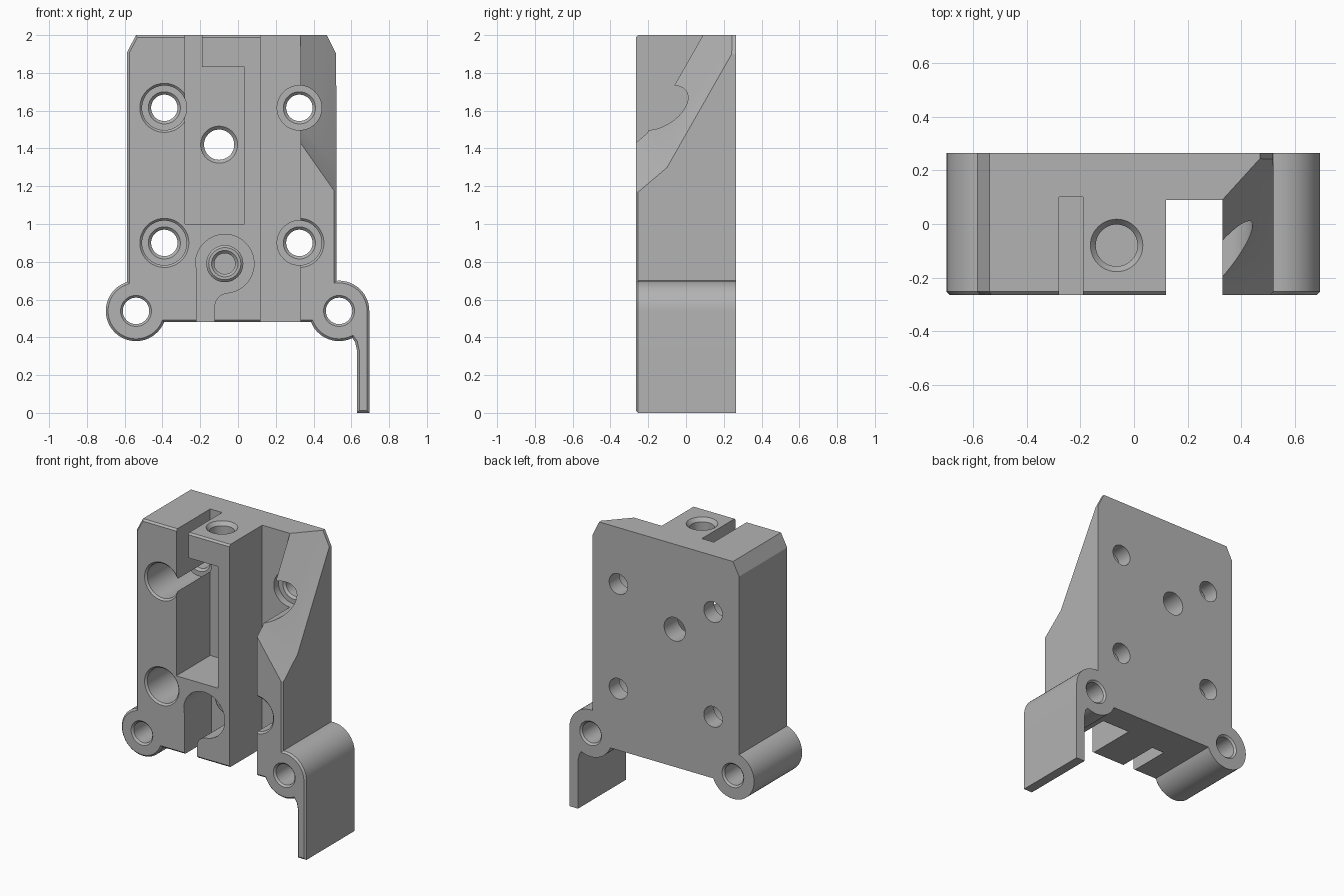
import bpy, bmesh, math
from mathutils import Vector

if "Cube" in bpy.data.objects:
    bpy.data.objects.remove(bpy.data.objects["Cube"])

FRONT, BACK = -0.265, 0.265
grey = bpy.data.materials.new("plain_grey")
grey.diffuse_color = (0.45, 0.45, 0.45, 1)
grey.use_nodes = True
grey.node_tree.nodes["Principled BSDF"].inputs["Base Color"].default_value = grey.diffuse_color


def finish(bm, name):
    bmesh.ops.recalc_face_normals(bm, faces=bm.faces)
    mesh = bpy.data.meshes.new(name)
    bm.to_mesh(mesh)
    bm.free()
    mesh.materials.append(grey)
    ob = bpy.data.objects.new(name, mesh)
    bpy.context.collection.objects.link(ob)
    return ob


def arc(cx, cz, r, a0, a1, n):
    angles = [math.radians(a0 + (a1 - a0) * i / n) for i in range(n + 1)]
    return [(cx + r * math.cos(a), cz + r * math.sin(a)) for a in angles]


def prism(name, outline, y0, y1, chamfer=0):
    """Extrude an x-z outline along y, optionally chamfering the front rim."""
    bm = bmesh.new()
    front = bm.faces.new([bm.verts.new((x, y0, z)) for x, z in outline])
    rim = list(front.edges)
    new = bmesh.ops.extrude_face_region(bm, geom=[front], use_keep_orig=True)
    for v in new["geom"]:
        if isinstance(v, bmesh.types.BMVert):
            v.co.y = y1
    bmesh.ops.recalc_face_normals(bm, faces=bm.faces)
    if chamfer:
        bmesh.ops.bevel(bm, geom=rim, offset=chamfer, segments=1,
                        affect='EDGES', clamp_overlap=True)
    return finish(bm, name)


def block(name, x0, x1, z0, z1, y0, y1):
    return prism(name, [(x0, z0), (x1, z0), (x1, z1), (x0, z1)], y0, y1)


def lathe(name, profile, place, n=48):
    """Stack rings of (radius, distance) and cap both ends."""
    bm = bmesh.new()
    rings = []
    for r, d in profile:
        rings.append([bm.verts.new(place(r * math.cos(t), r * math.sin(t), d))
                      for t in (math.tau * i / n for i in range(n))])
    for a, b in zip(rings, rings[1:]):
        for i in range(n):
            j = (i + 1) % n
            bm.faces.new((a[i], a[j], b[j], b[i]))
    bm.faces.new(rings[0])
    bm.faces.new(rings[-1])
    return finish(bm, name)


def bore(name, cx, cz, profile):
    return lathe(name, profile, lambda u, v, d: (cx + u, d, cz + v))


def combine(target, tool, operation='DIFFERENCE'):
    mod = target.modifiers.new(tool.name, 'BOOLEAN')
    mod.operation, mod.object, mod.solver = operation, tool, 'EXACT'
    bpy.context.view_layer.objects.active = target
    bpy.ops.object.modifier_apply(modifier=mod.name)
    bpy.data.objects.remove(tool)


def slope(name, x0, mirrored):
    """Wedge bounded below by the long shoulder slope and the small lower facet."""
    bm = bmesh.new()
    bmesh.ops.create_cube(bm, size=1)
    for v in bm.verts:
        v.co = (x0 if v.co.x < 0 else 0.66, -0.5 if v.co.y < 0 else 0.5,
                0.9 if v.co.z < 0 else 2.2)
    for co, no in (((0.33, 0.09, 2), (-1.1, 1, -0.571)),
                   ((0.52, -0.1, 1.3), (-0.0446, 0.0266, -0.0314))):
        cut = bmesh.ops.bisect_plane(bm, geom=bm.verts[:] + bm.edges[:] + bm.faces[:],
                                     plane_co=Vector(co), plane_no=Vector(no).normalized(),
                                     clear_outer=True)
        edges = [e for e in cut["geom_cut"] if isinstance(e, bmesh.types.BMEdge)]
        bmesh.ops.contextual_create(bm, geom=edges)
    if mirrored:
        for v in bm.verts:
            v.co.x = -0.066 - v.co.x
    return finish(bm, name)


# Main plate with the two round lugs and the hanging tab
outline = [(-0.54, 2), (-0.587, 1.91)]
outline += arc(-0.54, 0.54, 0.16, 107, 338, 32)
outline += arc(0.535, 0.54, 0.16, 202, 296, 14)
outline += [(0.62, 0.375), (0.63, 0.33), (0.63, 0), (0.695, 0)]
outline += arc(0.535, 0.54, 0.16, 0, 95, 14)
outline += [(0.52, 1.9), (0.47, 2)]
body = prism("mount_body", outline, FRONT, BACK, 0.012)

# Sloped shoulders
combine(body, slope("right_slope", 0.30, False))
combine(body, slope("left_slope", 0.18, True))

# Full-height channel, front pocket and its open top corner
combine(body, block("channel", 0.12, 0.33, 0.3, 2.2, -0.4, 0.09))
combine(body, prism("pocket", [(-0.28, 1.0), (0.035, 1.0), (0.035, 1.83), (-0.19, 1.83),
                               (-0.19, 2.2), (-0.28, 2.2)], -0.4, 0.1))

# Keyhole recess opening at the bottom
keyhole = [(-0.22, 0.4), (-0.125, 0.4)] + arc(-0.05, 0.56, 0.075, 180, 95, 8)
keyhole += arc(-0.07, 0.79, 0.155, -80, 175, 36) + [(-0.22, 0.76)]
combine(body, prism("keyhole", keyhole, -0.4, 0.03))

# Raised ring and blind hole inside the keyhole
combine(body, bore("ring_boss", -0.07, 0.79, [(0.085, -0.02), (0.098, -0.008), (0.098, 0.06)]),
        'UNION')
combine(body, bore("blind_hole", -0.07, 0.79, [(0.07, -0.1), (0.07, -0.02), (0.055, -0.005),
                                               (0.055, 0.17)]))

# Four counterbored screw holes
for x in (-0.39, 0.325):
    for z in (0.9, 1.615):
        combine(body, bore("screw_hole", x, z, [
            (0.13, -0.4), (0.13, FRONT), (0.118, -0.253), (0.118, 0.14),
            (0.085, 0.1401), (0.07, 0.155), (0.07, 0.4)]))

# Lug holes, chamfered at both ends
for x in (-0.54, 0.535):
    combine(body, bore("lug_hole", x, 0.54, [
        (0.082, -0.4), (0.082, FRONT), (0.07, -0.253), (0.07, 0.253),
        (0.082, BACK), (0.082, 0.4)]))

# Centre hole through the pocket floor
combine(body, bore("centre_hole", -0.1, 1.42, [
    (0.098, 0.0), (0.098, 0.1), (0.08, 0.118), (0.08, 0.4)]))

# Vertical hole through the block above the pocket
combine(body, lathe("top_hole", [(0.098, 2.1), (0.098, 2.0), (0.078, 1.975), (0.078, 1.7)],
                    lambda u, v, d: (-0.065 + u, -0.08 + v, d)))

bpy.ops.object.select_all(action='DESELECT')
body.select_set(True)
bpy.context.view_layer.objects.active = body
bpy.ops.object.shade_smooth_by_angle(angle=math.radians(25))
